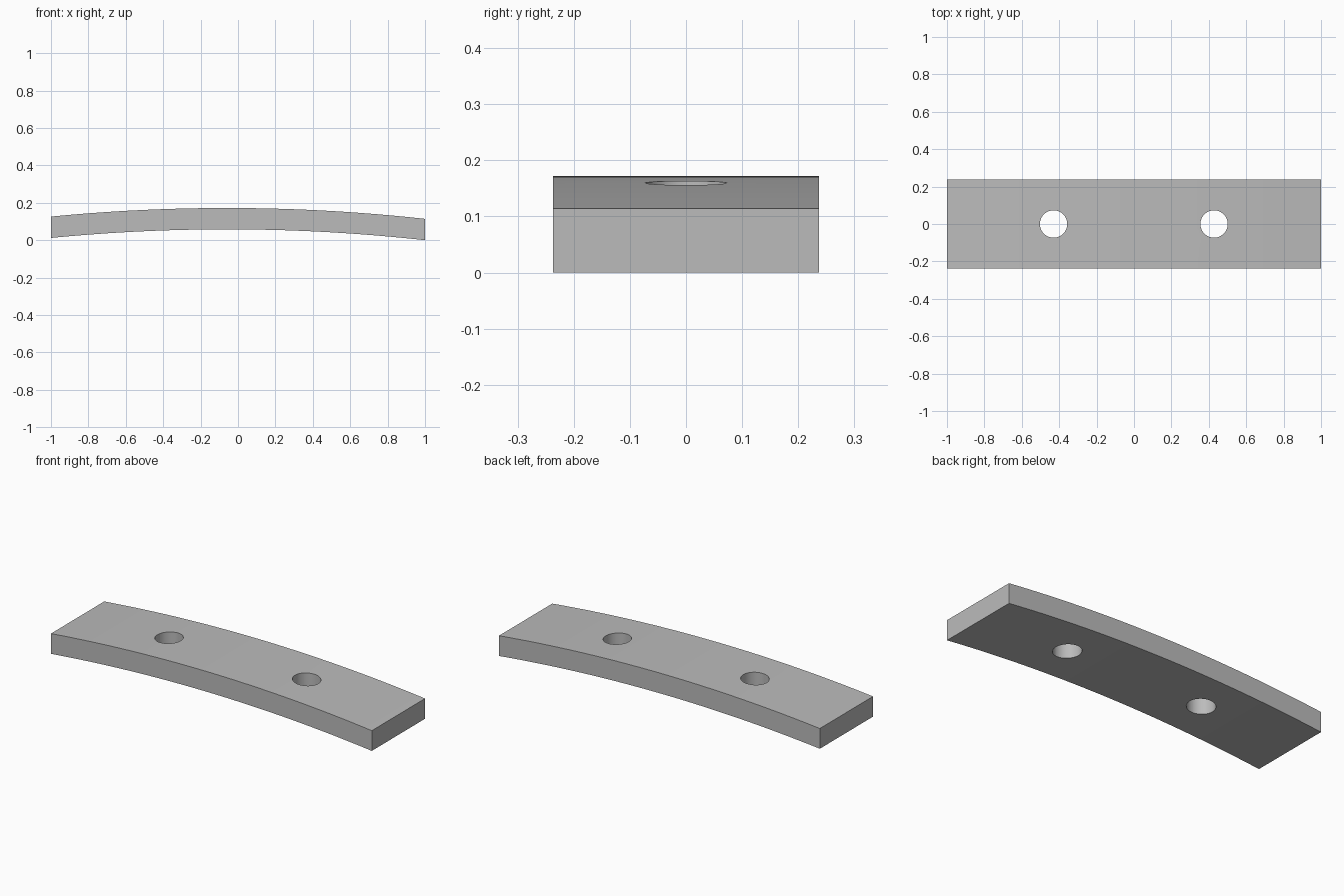
import bpy
import bmesh
import math

if "Cube" in bpy.data.objects:
    bpy.data.objects.remove(bpy.data.objects["Cube"], do_unlink=True)

HALF_WIDTH = 0.237
THICKNESS = 0.114
CREST_X, CREST_Z, RADIUS = -0.058, 0.173, 9.68
SEGMENTS = 32
HOLE_RADIUS = 0.073

# Plain grey material
grey = bpy.data.materials.new("plain_grey")
grey.use_nodes = True
colour = (0.5, 0.5, 0.5, 1)
grey.diffuse_color = colour
grey.node_tree.nodes["Principled BSDF"].inputs["Base Color"].default_value = colour


def top_height(x):
    """Height of the shallow arc along the top of the plate."""
    return CREST_Z - RADIUS + math.sqrt(RADIUS ** 2 - (x - CREST_X) ** 2)


# Curved plate: side profile extruded across its width
xs = [-1 + 2 * i / SEGMENTS for i in range(SEGMENTS + 1)]
base = top_height(1) - THICKNESS
upper = [(x, top_height(x) - base) for x in xs]
lower = [(x, z - THICKNESS) for x, z in reversed(upper)]

bm = bmesh.new()
side = bm.faces.new([bm.verts.new((x, -HALF_WIDTH, z)) for x, z in upper + lower])
extruded = bmesh.ops.extrude_face_region(bm, geom=[side])["geom"]
bmesh.ops.translate(bm, vec=(0, 2 * HALF_WIDTH, 0),
                    verts=[v for v in extruded if isinstance(v, bmesh.types.BMVert)])
bmesh.ops.recalc_face_normals(bm, faces=bm.faces)
mesh = bpy.data.meshes.new("curved_plate")
bm.to_mesh(mesh)
bm.free()
mesh.materials.append(grey)
plate = bpy.data.objects.new("curved_plate", mesh)
bpy.context.collection.objects.link(plate)

# Two vertical bolt holes
for name, x in (("right_hole_cutter", -0.43), ("left_hole_cutter", 0.428)):
    bpy.ops.mesh.primitive_cylinder_add(vertices=48, radius=HOLE_RADIUS, depth=1,
                                        location=(x, 0, 0.1))
    cutter = bpy.context.object
    cutter.name = name
    cutter.data.materials.append(grey)
    bpy.context.view_layer.objects.active = plate
    cut = plate.modifiers.new(name, "BOOLEAN")
    cut.operation = "DIFFERENCE"
    cut.solver = "EXACT"
    cut.object = cutter
    bpy.ops.object.modifier_apply(modifier=cut.name)
    bpy.data.objects.remove(cutter, do_unlink=True)

# Smooth arc and hole walls, sharp rims and edges
bpy.ops.object.select_all(action="DESELECT")
plate.select_set(True)
bpy.context.view_layer.objects.active = plate
bpy.ops.object.shade_smooth_by_angle(angle=math.radians(30))
